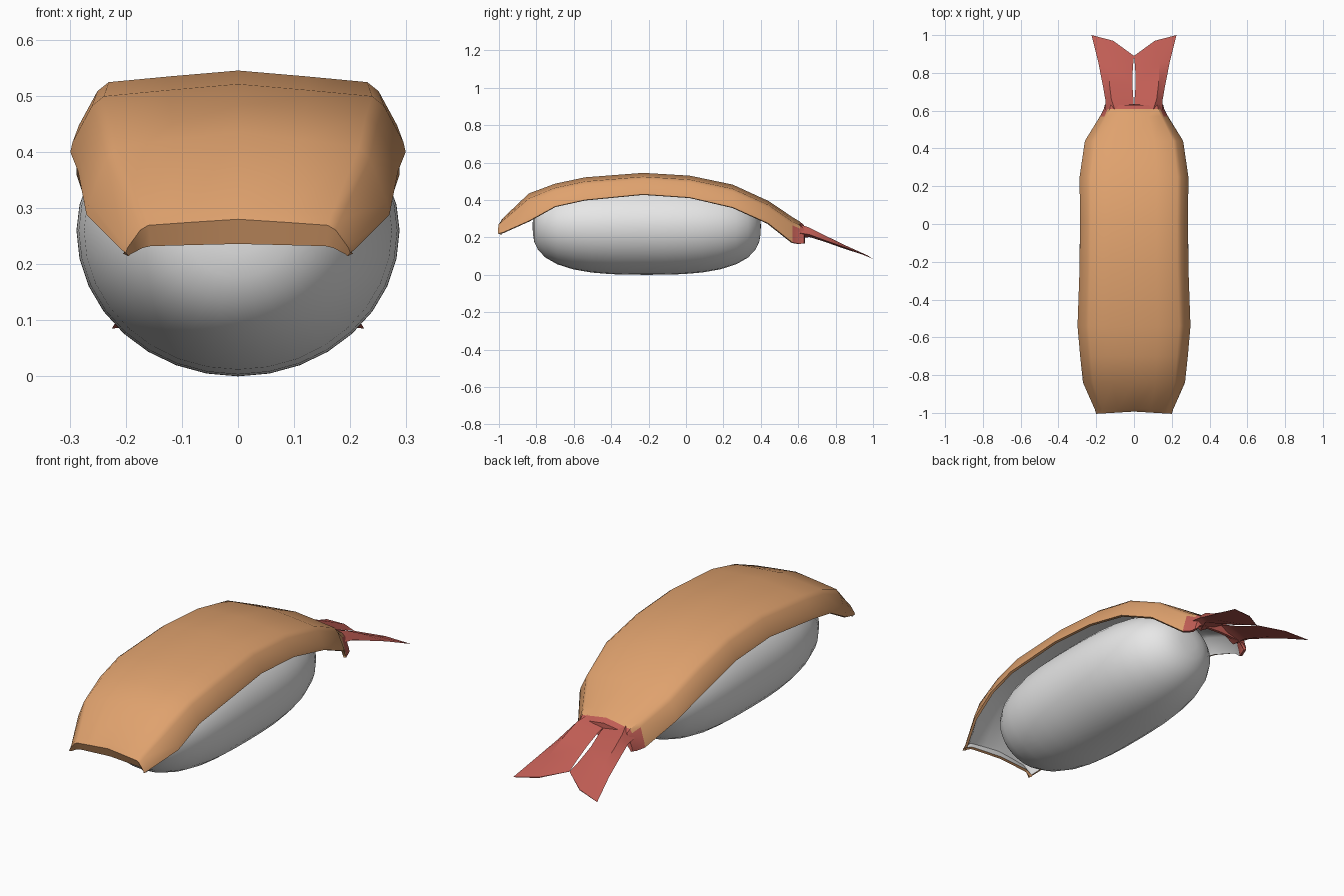
import bpy, bmesh, math
from mathutils import Matrix

if "Cube" in bpy.data.objects:
    bpy.data.objects.remove(bpy.data.objects["Cube"])


def material(name, rgb):
    m = bpy.data.materials.new(name)
    m.diffuse_color = (*rgb, 1)
    m.use_nodes = True
    m.node_tree.nodes["Principled BSDF"].inputs["Base Color"].default_value = m.diffuse_color
    return m


ORANGE = material("cooked orange", (0.74, 0.36, 0.155))
WHITE = material("rice white", (0.8, 0.8, 0.8))
RED = material("tail red", (0.53, 0.11, 0.09))


def make_object(name, bm, mats):
    me = bpy.data.meshes.new(name)
    bm.to_mesh(me)
    bm.free()
    for m in mats:
        me.materials.append(m)
    ob = bpy.data.objects.new(name, me)
    bpy.context.collection.objects.link(ob)
    bpy.ops.object.select_all(action='DESELECT')
    bpy.context.view_layer.objects.active = ob
    ob.select_set(True)
    return ob


def smooth(deg):
    bpy.ops.object.shade_smooth_by_angle(angle=math.radians(deg))


# Rice: sphere pushed out to a rounded block along y
bm = bmesh.new()
bmesh.ops.create_uvsphere(bm, u_segments=32, v_segments=20, radius=1,
                          matrix=Matrix.Rotation(math.pi / 2, 4, 'X'))
P = 2.85
for v in bm.verts:
    x, y, z = v.co
    n = ((x * x + z * z) ** (P / 2) + abs(y) ** P) ** (1 / P)
    x, y, z = x / n, y / n, z / n
    v.co = (x * 0.288, -0.21 + y * 0.61, 0.26 + z * (0.235 if z > 0 else 0.26))
make_object("rice", bm, [WHITE])
smooth(60)

# Topping: lofted sheet, stations are (y, top z, edge z, half width)
stations = [
    (-0.975, 0.236, 0.214, 0.195), (-0.993, 0.280, 0.220, 0.200),
    (-0.980, 0.302, 0.226, 0.208), (-0.84, 0.435, 0.288, 0.270),
    (-0.70, 0.487, 0.365, 0.285), (-0.54, 0.521, 0.400, 0.299),
    (-0.23, 0.545, 0.430, 0.288), (0.02, 0.530, 0.413, 0.286),
    (0.25, 0.482, 0.360, 0.288), (0.44, 0.395, 0.275, 0.260),
    (0.57, 0.308, 0.172, 0.180), (0.61, 0.284, 0.165, 0.160),
    (0.63, 0.265, 0.170, 0.155), (0.635, 0.205, 0.168, 0.150),
]
# half section: (share of width, share of drop)
half = [(1.0, 1.0), (0.985, 0.85), (0.87, 0.32), (0.80, 0.18), (0.42, 0.09)]
section = [(-a, b) for a, b in half] + [(0, 0)] + half[::-1]
bm = bmesh.new()
rows = []
for i, (y, zt, ze, w) in enumerate(stations):
    # front corners reach slightly further forward than the middle
    lean = 0.012 if i < 2 else 0
    rows.append([bm.verts.new((a * w, y - lean * abs(a), zt - b * (zt - ze)))
                 for a, b in section])
last = len(section) - 2
for i in range(len(rows) - 1):
    for j in range(last + 1):
        f = bm.faces.new((rows[i][j], rows[i][j + 1],
                          rows[i + 1][j + 1], rows[i + 1][j]))
        y = f.calc_center_median().y
        at_edge = j < 2 or j > last - 2
        f.material_index = 2 if y > 0.61 or (at_edge and y > 0.57) else 0
ob = make_object("topping", bm, [ORANGE, WHITE, RED])
mod = ob.modifiers.new("thickness", 'SOLIDIFY')
mod.thickness = 0.012
mod.offset = -1
mod.material_offset = 1  # white underside
bpy.ops.object.modifier_apply(modifier=mod.name)
smooth(35)

# Tail fins: (inner, ridge, outer) points and ridge thickness per section
fin = [
    ((0.000, 0.60, 0.25), (0.10, 0.60, 0.272), (0.150, 0.60, 0.225), 0.08),
    ((0.003, 0.66, 0.235), (0.12, 0.66, 0.252), (0.152, 0.66, 0.215), 0.05),
    ((0.009, 0.74, 0.195), (0.13, 0.74, 0.212), (0.166, 0.74, 0.185), 0.035),
    ((0.006, 0.83, 0.155), (0.135, 0.85, 0.158), (0.190, 0.86, 0.142), 0.02),
    ((0.000, 0.89, 0.130), (0.11, 0.97, 0.104), (0.225, 1.00, 0.085), 0.004),
]
for side, name in ((1, "tail_fin_right"), (-1, "tail_fin_left")):
    bm = bmesh.new()
    rings = []
    for a, m, o, t in fin:
        pts = (a, m, o, (m[0], m[1], m[2] - t))
        rings.append([bm.verts.new((side * p[0], p[1], p[2])) for p in pts])
    for r, s in zip(rings, rings[1:]):
        for k in range(4):
            bm.faces.new((r[k], r[(k + 1) % 4], s[(k + 1) % 4], s[k]))
    bm.faces.new(rings[0])
    bm.faces.new(rings[-1])
    bmesh.ops.recalc_face_normals(bm, faces=bm.faces)
    make_object(name, bm, [RED])
    smooth(25)
